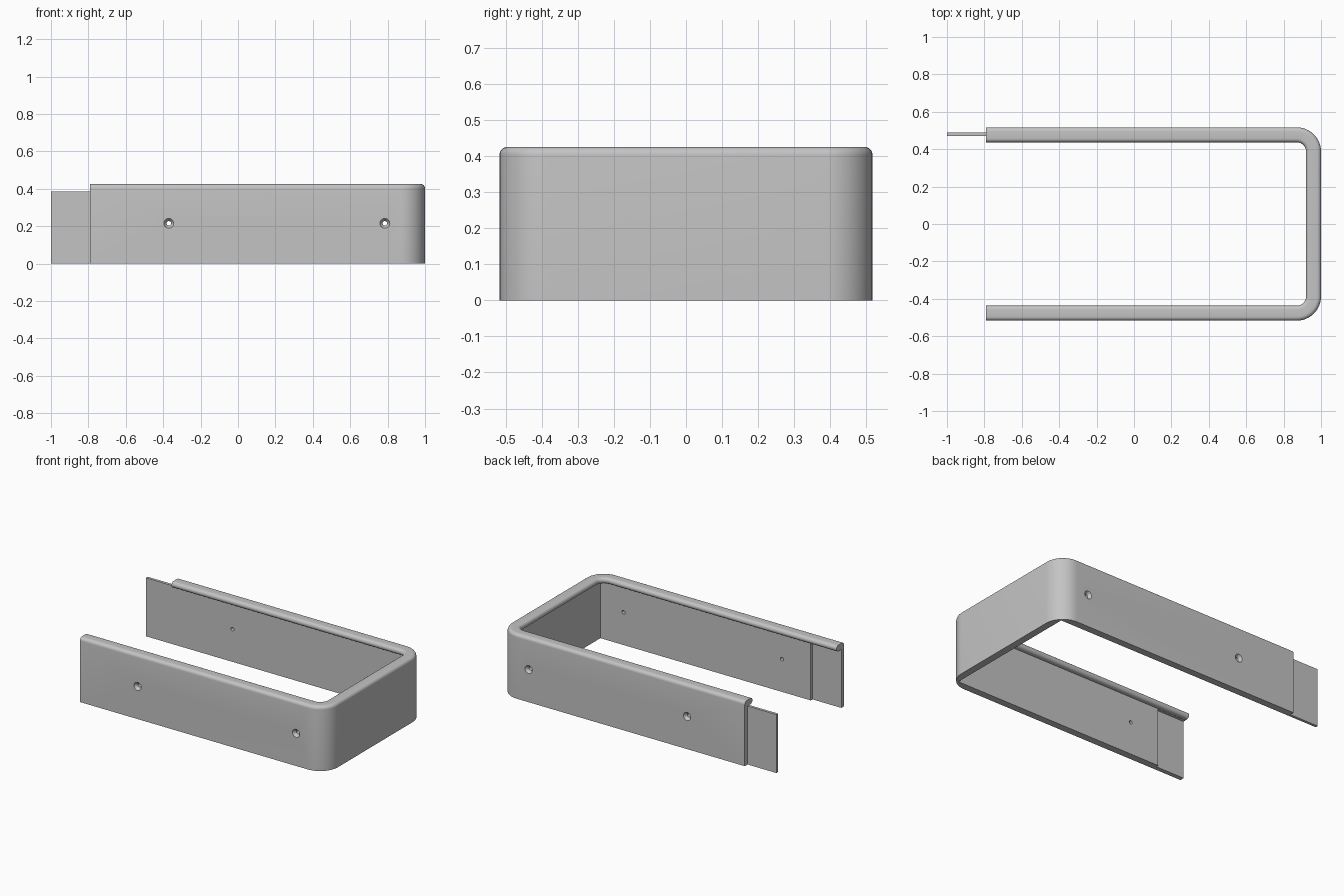
import bpy
import bmesh
from math import sin, cos, pi, radians
from mathutils import Matrix, Vector

old = bpy.data.objects.get("Cube")
if old:
    bpy.data.objects.remove(old, do_unlink=True)

END, HALF, TOP = -0.79, 0.517, 0.425    # arm end x, half width, height
R = 0.13                                # outer corner radius in plan
WALL, LIP = 0.047, 0.08                 # wall thickness, lip width
UNDER = 0.385                           # underside of the lip
TONGUE = 0.018                          # tongue thickness

grey = bpy.data.materials.new("plain grey")
grey.use_nodes = True
colour = (0.55, 0.55, 0.55, 1)
grey.diffuse_color = colour
grey.node_tree.nodes["Principled BSDF"].inputs["Base Color"].default_value = colour


def make(name, bm):
    bmesh.ops.recalc_face_normals(bm, faces=bm.faces)
    mesh = bpy.data.meshes.new(name)
    bm.to_mesh(mesh)
    bm.free()
    mesh.materials.append(grey)
    obj = bpy.data.objects.new(name, mesh)
    bpy.context.collection.objects.link(obj)
    return obj


def box(name, lo, hi):
    lo, hi = Vector(lo), Vector(hi)
    bm = bmesh.new()
    bmesh.ops.create_cube(bm, size=1, matrix=Matrix.Translation((lo + hi) / 2)
                          @ Matrix.Diagonal((*(hi - lo), 1)))
    return make(name, bm)


def cone(bm, r1, r2, depth, x, y, side):
    # r1 lies toward the middle of the frame, r2 on the outside
    bmesh.ops.create_cone(bm, cap_ends=True, segments=24, radius1=r1, radius2=r2, depth=depth,
                          matrix=Matrix.Translation((x, y * side, 0.215))
                          @ Matrix.Rotation(-side * pi / 2, 4, "X"))


def cut(obj, cutter):
    mod = obj.modifiers.new("cut", "BOOLEAN")
    mod.operation = "DIFFERENCE"
    mod.solver = "EXACT"
    mod.object = cutter
    bpy.context.view_layer.objects.active = obj
    bpy.ops.object.modifier_apply(modifier=mod.name)
    bpy.data.objects.remove(cutter, do_unlink=True)


def arc(d, z, r, start, stop, n=6):
    angles = [radians(start + (stop - start) * i / n) for i in range(n + 1)]
    return [(d + r * cos(a), z + r * sin(a), False) for a in angles]


# Cross-section: (inset from outside, height, square inner corner)
half_lip = (TOP - UNDER) / 2
profile = [(0, 0, False)]
profile += arc(0.022, TOP - 0.022, 0.022, 180, 90)
profile += arc(LIP - half_lip, TOP - half_lip, half_lip, 90, -90, 12)
profile += [(WALL, UNDER, True), (WALL, 0, True)]

# Stations along the U: centre x, centre y, outward angle
cy = HALF - R
turn = [i * pi / 24 for i in range(13)]
stations = [(END, -cy, -pi / 2)]
stations += [(1 - R, -cy, a - pi / 2) for a in turn]
stations += [(1 - R, cy, a) for a in turn]
stations += [(END, cy, pi / 2)]

# U-shaped body with inward lip
bm = bmesh.new()
rings = []
for cx, y0, a in stations:
    ring = []
    for d, z, square in profile:
        reach = R - d
        if square:
            reach /= max(abs(cos(a)), abs(sin(a)))
        ring.append(bm.verts.new((cx + reach * cos(a), y0 + reach * sin(a), z)))
    rings.append(ring)
n = len(profile)
for a, b in zip(rings, rings[1:]):
    for i in range(n):
        j = (i + 1) % n
        bm.faces.new((a[i], a[j], b[j], b[i]))
bm.faces.new(rings[0])
bm.faces.new(rings[-1])
body = make("u_shaped_frame", bm)

# Recess inside the front arm that takes a tongue
inner = HALF - WALL
cut(body, box("recess_cutter", (END - 0.1, -inner - TONGUE, -0.1),
              (END + 0.21, -inner + 0.03, UNDER - 0.001)))

# Countersunk screw holes through both arms
for x in (-0.37, 0.785):
    for side in (-1, 1):
        bm = bmesh.new()
        cone(bm, 0.012, 0.012, 0.16, x, HALF - 0.03, side)
        cut(body, make("hole_cutter", bm))
        bm = bmesh.new()
        cone(bm, 0.010, 0.028, 0.024, x, HALF - 0.010, side)
        cut(body, make("countersink_cutter", bm))

# Tongue on the back arm
box("joining_tongue", (-1, inner, 0), (END, inner + TONGUE, UNDER))

bpy.ops.object.select_all(action="DESELECT")
body.select_set(True)
bpy.context.view_layer.objects.active = body
bpy.ops.object.shade_smooth_by_angle(angle=radians(30))
